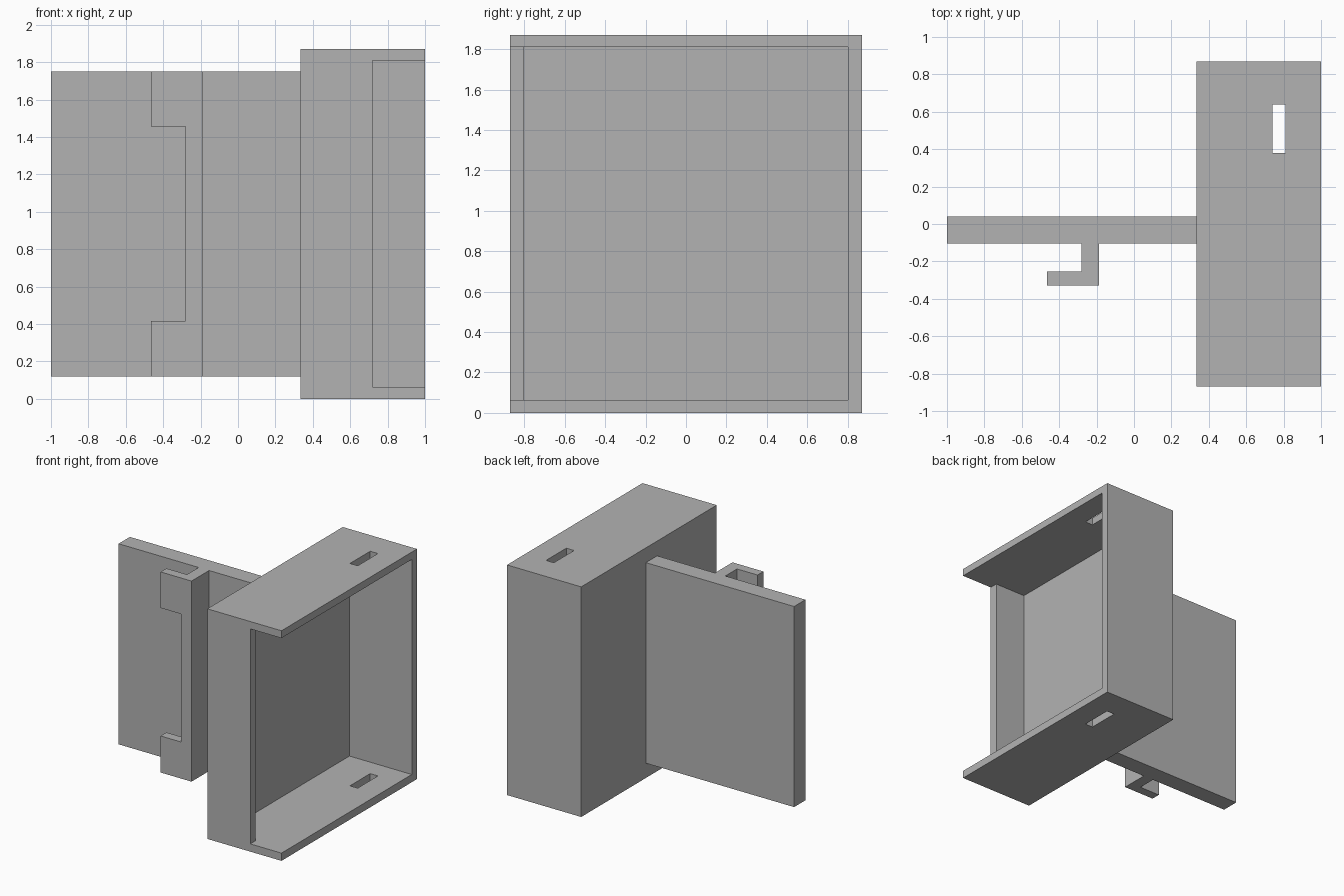
import bpy
import bmesh

default = bpy.data.objects.get("Cube")
if default:
    bpy.data.objects.remove(default, do_unlink=True)

grey = bpy.data.materials.new("plain_grey")
grey.use_nodes = True
colour = (0.45, 0.45, 0.45, 1)
grey.diffuse_color = colour
grey.node_tree.nodes["Principled BSDF"].inputs["Base Color"].default_value = colour


def extrude(name, outline, z0, z1):
    """Extrude an x-y outline upward from z0 to z1."""
    bm = bmesh.new()
    base = bm.faces.new([bm.verts.new((x, y, z0)) for x, y in outline])
    result = bmesh.ops.extrude_face_region(bm, geom=[base])
    top = [v for v in result["geom"] if isinstance(v, bmesh.types.BMVert)]
    bmesh.ops.translate(bm, verts=top, vec=(0, 0, z1 - z0))
    bmesh.ops.recalc_face_normals(bm, faces=bm.faces)
    mesh = bpy.data.meshes.new(name)
    bm.to_mesh(mesh)
    bm.free()
    mesh.materials.append(grey)
    obj = bpy.data.objects.new(name, mesh)
    bpy.context.collection.objects.link(obj)
    return obj


def rect(x0, x1, y0, y1):
    return [(x0, y0), (x1, y0), (x1, y1), (x0, y1)]


def cut(target, cutter):
    """Subtract the cutter from the target, then discard it."""
    cutter.hide_render = True
    mod = target.modifiers.new("cut", 'BOOLEAN')
    mod.operation = 'DIFFERENCE'
    mod.solver = 'EXACT'
    mod.object = cutter
    bpy.context.view_layer.objects.active = target
    bpy.ops.object.modifier_apply(modifier=mod.name)
    bpy.data.objects.remove(cutter, do_unlink=True)


# Housing: open on its left side, with a shortened front wall
housing = extrude("housing", rect(0.333, 1, -0.87, 0.87), 0, 1.87)
cavity = [(0.44, -0.803), (0.72, -0.803), (0.72, -1), (1.1, -1),
          (1.1, 0.803), (0.44, 0.803)]
cut(housing, extrude("cavity_cutter", cavity, 0.063, 1.81))

# Slot through both the floor and the roof of the housing
cut(housing, extrude("slot_cutter", rect(0.74, 0.81, 0.38, 0.64), -0.1, 2))

# Mounting plate with an L-shaped hook along its front
plate_outline = [(-1, 0.04), (-1, -0.105), (-0.28, -0.105), (-0.28, -0.255),
                 (-0.465, -0.255), (-0.465, -0.33), (-0.187, -0.33),
                 (-0.187, -0.105), (0.333, -0.105), (0.333, 0.04)]
plate = extrude("plate_with_hook", plate_outline, 0.12, 1.75)

# Notch that leaves the hook lip only at the top and bottom
cut(plate, extrude("notch_cutter", rect(-0.6, -0.28, -0.4, -0.2), 0.417, 1.457))
